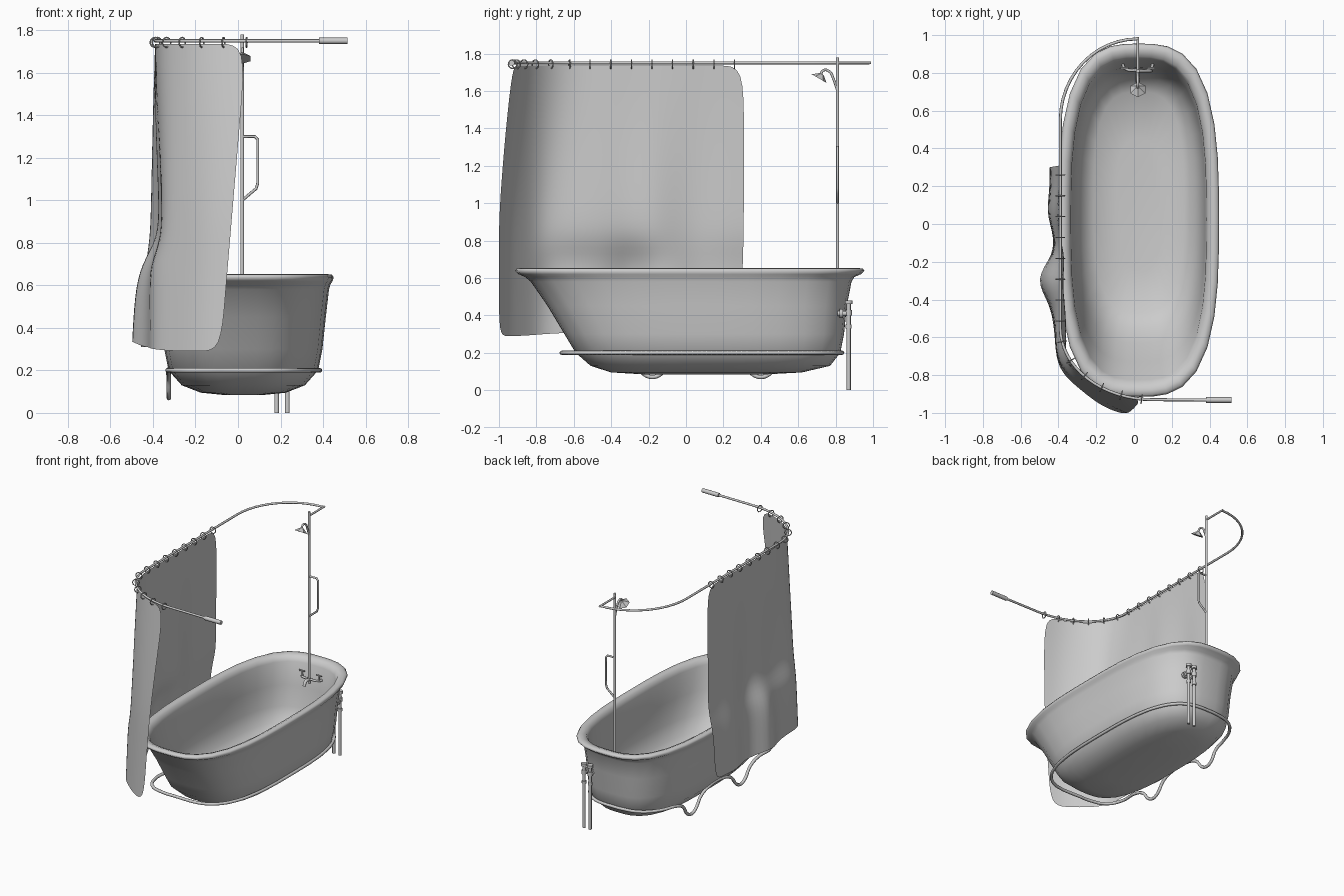
import bpy, bmesh, math
from mathutils import Vector

if "Cube" in bpy.data.objects:
    bpy.data.objects.remove(bpy.data.objects["Cube"])

CX = 0.025


def mesh_obj(name, verts, faces):
    me = bpy.data.meshes.new(name)
    me.from_pydata(verts, [], faces)
    bm = bmesh.new()
    bm.from_mesh(me)
    bmesh.ops.recalc_face_normals(bm, faces=bm.faces)
    bm.to_mesh(me)
    bm.free()
    me.shade_smooth()
    ob = bpy.data.objects.new(name, me)
    bpy.context.collection.objects.link(ob)
    return ob


def tube(name, pts, r, cyclic=False, smooth=True):
    cu = bpy.data.curves.new(name, 'CURVE')
    cu.dimensions = '3D'
    cu.bevel_depth = r
    cu.bevel_resolution = 2
    cu.resolution_u = 6
    cu.use_fill_caps = True
    sp = cu.splines.new('BEZIER' if smooth else 'POLY')
    if smooth:
        sp.bezier_points.add(len(pts) - 1)
        for bp, p in zip(sp.bezier_points, pts):
            bp.co = p
            bp.handle_left_type = bp.handle_right_type = 'AUTO'
    else:
        sp.points.add(len(pts) - 1)
        for q, p in zip(sp.points, pts):
            q.co = (*p, 1)
    sp.use_cyclic_u = cyclic
    ob = bpy.data.objects.new(name, cu)
    bpy.context.collection.objects.link(ob)
    return ob


def cyl(name, a, b, r, r2=None, n=12):
    a, b = Vector(a), Vector(b)
    d = b - a
    bpy.ops.mesh.primitive_cone_add(vertices=n, radius1=r, radius2=r if r2 is None else r2,
                                    depth=d.length, location=(a + b) / 2,
                                    rotation=d.to_track_quat('Z', 'Y').to_euler())
    ob = bpy.context.object
    ob.name = name
    bpy.ops.object.shade_smooth_by_angle(angle=0.7)
    return ob


def oval(t, hx, y0, y1, n=3.0):
    c, s = math.cos(t), math.sin(t)
    k = (abs(c) ** n + abs(s) ** n) ** (-1 / n)
    return CX + hx * c * k, (y0 + y1) / 2 + (y1 - y0) / 2 * s * k


# Tub: stacked rounded ovals (z, half width, front y, back y), outside up, over the rim, inside down
rings = [(.083, .08, -.2, .4), (.095, .20, -.40, .62), (.13, .29, -.51, .77), (.2, .352, -.59, .825),
         (.3, .372, -.65, .845), (.45, .388, -.74, .86), (.58, .403, -.83, .885), (.605, .41, -.86, .90),
         (.62, .42, -.895, .935), (.638, .425, -.915, .955), (.65, .417, -.905, .945),
         (.653, .395, -.88, .92), (.642, .37, -.85, .885), (.61, .358, -.825, .87),
         (.45, .35, -.73, .83), (.3, .335, -.63, .81), (.2, .30, -.55, .77),
         (.15, .24, -.47, .70), (.128, .12, -.25, .45)]
N = 36
verts = [(*oval(2 * math.pi * i / N, hx, a, b), z) for z, hx, a, b in rings for i in range(N)]
faces = [(j * N + i, j * N + (i + 1) % N, (j + 1) * N + (i + 1) % N, (j + 1) * N + i)
         for j in range(len(rings) - 1) for i in range(N)]
faces += [tuple(range(N)), tuple(range(len(verts) - N, len(verts)))]
mesh_obj("bathtub", verts, faces)

# Cradle rod around the tub, dipping to two feet on the left side
cradle = [(*oval(math.radians(a), .36, -.665, .835), .2) for a in range(-102, 103, 12)]
cradle += [(-.18, .80, .2), (-.28, .70, .2)]
cradle += [(-.325, y, z) for y, z in [(.58, .195), (.50, .16), (.45, .09), (.40, .07), (.35, .09), (.29, .16),
                                      (.2, .195), (.02, .195), (-.07, .16), (-.13, .09), (-.18, .07),
                                      (-.23, .09), (-.29, .16), (-.38, .195)]]
cradle += [(-.325, -.52, .2), (-.27, -.62, .2), (-.15, -.66, .2)]
tube("cradle_rod", cradle, .011, cyclic=True)

# Curtain rail with wall socket
rail = [Vector((.02 - .41 * math.sin(t), .55 + .43 * math.cos(t), 1.75))
        for t in [i * math.pi / 24 for i in range(13)]]
rail += [Vector((-.39, .55 - 1.1 * i / 12, 1.75)) for i in range(1, 12)]
rail += [Vector((.1 - .49 * math.cos(t), -.55 - .38 * math.sin(t), 1.75))
         for t in [i * math.pi / 32 for i in range(17)]]
rail.append(Vector((.40, -.932, 1.75)))
tube("curtain_rail", rail, .008, smooth=False)
cyl("rail_socket", (.38, -.932, 1.75), (.515, -.932, 1.75), .015)

lengths = [0]
for p, q in zip(rail, rail[1:]):
    lengths.append(lengths[-1] + (q - p).length)


def on_rail(s):
    for i in range(len(rail) - 1):
        if s <= lengths[i + 1]:
            d = rail[i + 1] - rail[i]
            return rail[i] + d * ((s - lengths[i]) / d.length), d
    return rail[-1], d


S0 = lengths[12] + .24
S1 = lengths[-1] - .36

# Curtain rings
for i in range(14):
    p, d = on_rail(S0 + .05 + (S1 - S0 - .05) * i / 13)
    bpy.ops.mesh.primitive_torus_add(major_radius=.023, minor_radius=.0035, major_segments=16,
                                     minor_segments=6, location=p - Vector((0, 0, .007)),
                                     rotation=d.to_track_quat('Z', 'Y').to_euler())
    bpy.context.object.name = f"curtain_ring_{i + 1}"
    bpy.ops.object.shade_smooth_by_angle(angle=1.2)

# Curtain: hem points, draped from the rail over the outside of the tub
hem = [(-.45, .30), (-.445, .19), (-.465, .06), (-.43, -.04), (-.42, -.16), (-.53, -.29), (-.445, -.42),
       (-.42, -.56), (-.415, -.71), (-.375, -.80), (-.28, -.88), (-.18, -.96), (-.08, -1.0)]
tuck = [0, 0, -.02, 0, .035, .03, .035, .04, .02, 0, 0, 0, 0]
rows = [(1.735, 0, 0, 0), (1.4, .1, .5, .3), (1.0, .1, .95, .9), (.82, .15, 1, 1), (.7, .65, 1, .15),
        (.55, .9, 1, 0), (.31, 1, 1, 0)]
verts = []
for z, ws, wf, wt in rows:
    for i, (hx, hy) in enumerate(hem):
        t, _ = on_rail(S0 + (S1 - S0) * i / 12)
        f = min(max((i - 7) / 3, 0), 1)
        w = ws + (wf - ws) * f
        x = t.x + (hx - t.x) * (w if i < 9 else (1.74 - z) / 1.43) + tuck[i] * wt
        y = t.y + (hy - t.y) * w
        if z < .75 and i < 9:
            x = min(x, -.415)
        zz = z - (.02 * f if z < .4 else 0) + (.04 if i == 5 and z < .4 else 0)
        verts.append((x, y, zz))
M = len(hem)
curtain = mesh_obj("shower_curtain", verts,
                   [(j * M + i, j * M + i + 1, (j + 1) * M + i + 1, (j + 1) * M + i)
                    for j in range(len(rows) - 1) for i in range(M - 1)])
sub = curtain.modifiers.new("smooth", 'SUBSURF')
sub.levels = sub.render_levels = 2

# Riser pole, top strut and grab handle
cyl("riser_pole", (.02, .81, .50), (.02, .81, 1.78), .009)
tube("rail_strut", [(.02, .81, 1.75), (.02, .99, 1.75)], .007, smooth=False)
tube("grab_handle", [(.02, .81, 1.30), (.08, .81, 1.30), (.093, .81, 1.285), (.093, .81, 1.08),
                     (.085, .81, 1.055), (.02, .81, 1.0)], .007, smooth=False)

# Shower arm and six-sided head
tube("shower_arm", [(.02, .81, 1.60), (.02, .79, 1.66), (.02, .765, 1.705), (.02, .735, 1.71),
                    (.02, .718, 1.68)], .007)
cyl("shower_head", (.02, .712, 1.666), (.02, .726, 1.69), .046, .012, n=6)

# Tub filler with two handles and spout
tube("filler_bar", [(-.06, .85, .53), (-.05, .825, .53), (.02, .815, .53), (.09, .825, .53),
                    (.10, .85, .53)], .008)
tube("filler_spout", [(.02, .81, .53), (.02, .77, .53), (.02, .75, .50)], .011)
for i, x in enumerate((-.05, .09)):
    cyl(f"filler_handle_{i + 1}", (x, .825, .53), (x, .825, .57), .007)
    cyl(f"filler_crossbar_{i + 1}", (x - .022, .825, .57), (x + .022, .825, .57), .005)

# Supply pipes with valves at the back
for i, x in enumerate((.182, .232)):
    cyl(f"supply_pipe_{i + 1}", (x, .87, 0), (x, .87, .46), .011)
    cyl(f"supply_knob_{i + 1}", (x, .87, .46), (x, .87, .48), .02)
    cyl(f"supply_collar_{i + 1}", (x, .87, .40), (x, .87, .43), .017)
    cyl(f"supply_stub_{i + 1}", (x, .81, .41), (x, .87, .41), .013)
    cyl(f"supply_valve_{i + 1}", (x, .822, .41), (x, .84, .41), .024)
    cyl(f"supply_nut_{i + 1}", (x, .87, .33), (x, .87, .35), .016)
